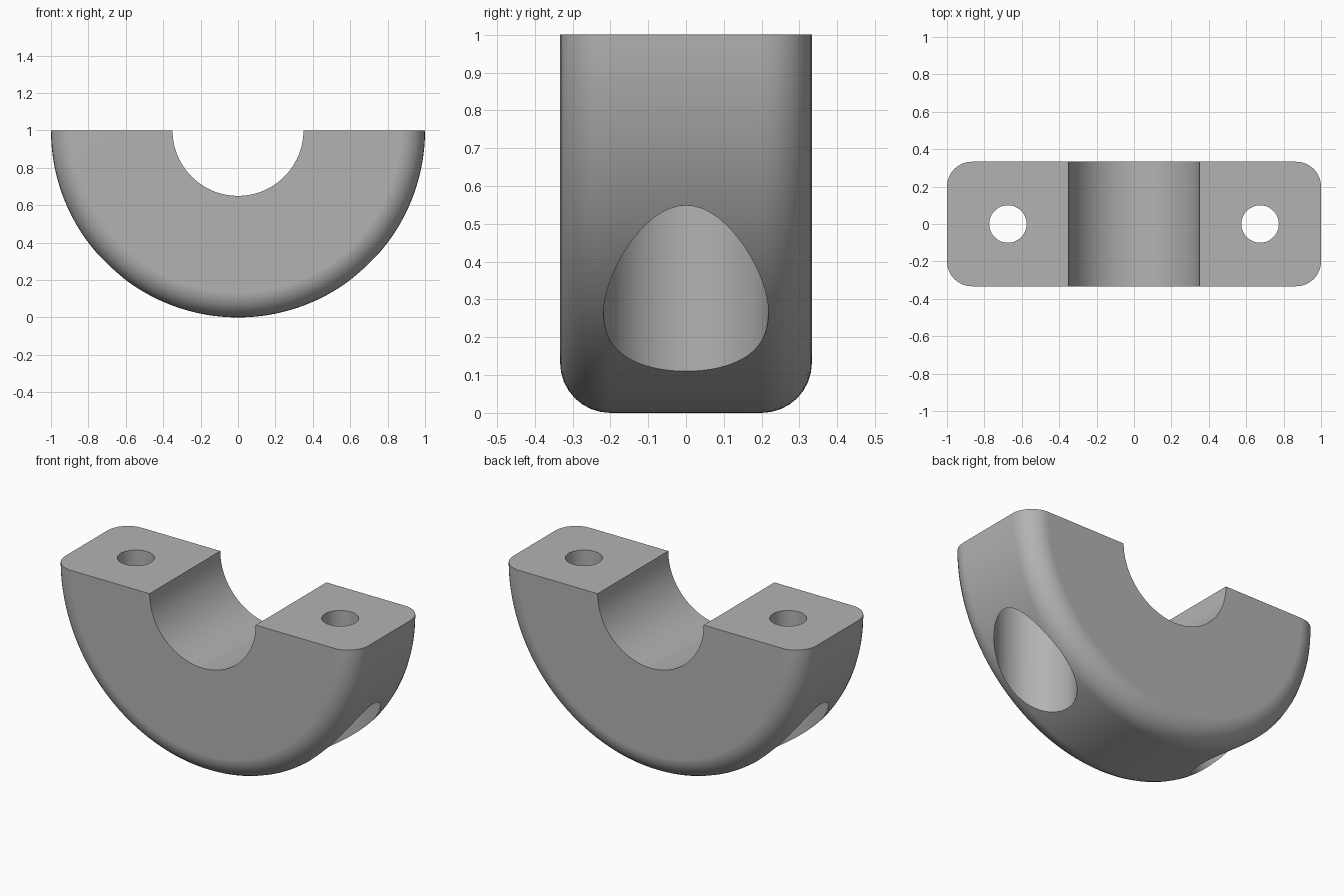
import bpy, bmesh, math
from mathutils import Matrix, Vector

if "Cube" in bpy.data.objects:
    bpy.data.objects.remove(bpy.data.objects["Cube"], do_unlink=True)

R_OUT, R_IN, HALF, FILLET = 1.0, 0.35, 0.333, 0.133
BOLT_X, BOLT_R, BORE_R, BORE_TOP = 0.674, 0.1, 0.218, 0.75

grey = bpy.data.materials.new("plain grey")
grey.use_nodes = True
colour = (0.45, 0.45, 0.45, 1)
grey.diffuse_color = colour
grey.node_tree.nodes["Principled BSDF"].inputs["Base Color"].default_value = colour


def add_object(name, bm):
    bmesh.ops.recalc_face_normals(bm, faces=bm.faces)
    mesh = bpy.data.meshes.new(name)
    bm.to_mesh(mesh)
    bm.free()
    obj = bpy.data.objects.new(name, mesh)
    bpy.context.collection.objects.link(obj)
    mesh.materials.append(grey)
    return obj


def cylinder(name, x, radius, bottom, top):
    bm = bmesh.new()
    bmesh.ops.create_cone(bm, cap_ends=True, segments=64, radius1=radius, radius2=radius,
                          depth=top - bottom,
                          matrix=Matrix.Translation((x, 0, (bottom + top) / 2)))
    obj = add_object(name, bm)
    obj.hide_render = True
    return obj


# Half ring: rounded rectangular section swept half a turn around the y axis
def corner(sign):
    steps = [i * math.pi / 16 for i in range(9)]
    return [Vector((R_OUT - FILLET + FILLET * math.sin(a), sign * (HALF - FILLET + FILLET * math.cos(a)), 1))
            for a in steps]


section = ([Vector((R_IN, -HALF, 1))] + corner(-1) + corner(1)[::-1] + [Vector((R_IN, HALF, 1))])
bm = bmesh.new()
face = bm.faces.new([bm.verts.new(p) for p in section])
spun = bmesh.ops.spin(bm, geom=[face] + face.edges[:] + face.verts[:], cent=(0, 0, 1),
                      axis=(0, 1, 0), angle=math.pi, steps=96, use_duplicate=False)
# Close the starting end if the sweep consumed its face
open_edges = [e for e in bm.edges if e.is_boundary]
if open_edges:
    bmesh.ops.holes_fill(bm, edges=open_edges, sides=0)
clamp = add_object("clamp_half", bm)

# Bolt holes, with counterbores opening through the curved underside
cutters = []
for side, x in (("left", BOLT_X), ("right", -BOLT_X)):
    cutters.append(cylinder(side + "_counterbore_cutter", x, BORE_R, -0.3, BORE_TOP))
    cutters.append(cylinder(side + "_bolt_hole_cutter", x, BOLT_R, 0.4, 1.2))

bpy.ops.object.select_all(action="DESELECT")
bpy.context.view_layer.objects.active = clamp
clamp.select_set(True)
for cutter in cutters:
    cut = clamp.modifiers.new(cutter.name, "BOOLEAN")
    cut.operation = "DIFFERENCE"
    cut.solver = "EXACT"
    cut.object = cutter
    bpy.ops.object.modifier_apply(modifier=cut.name)
    bpy.data.objects.remove(cutter, do_unlink=True)

# Smooth curved walls with crisp rims
bpy.ops.object.shade_smooth_by_angle(angle=math.radians(30))
weighted = clamp.modifiers.new("flat_side_shading", "WEIGHTED_NORMAL")
weighted.keep_sharp = True
